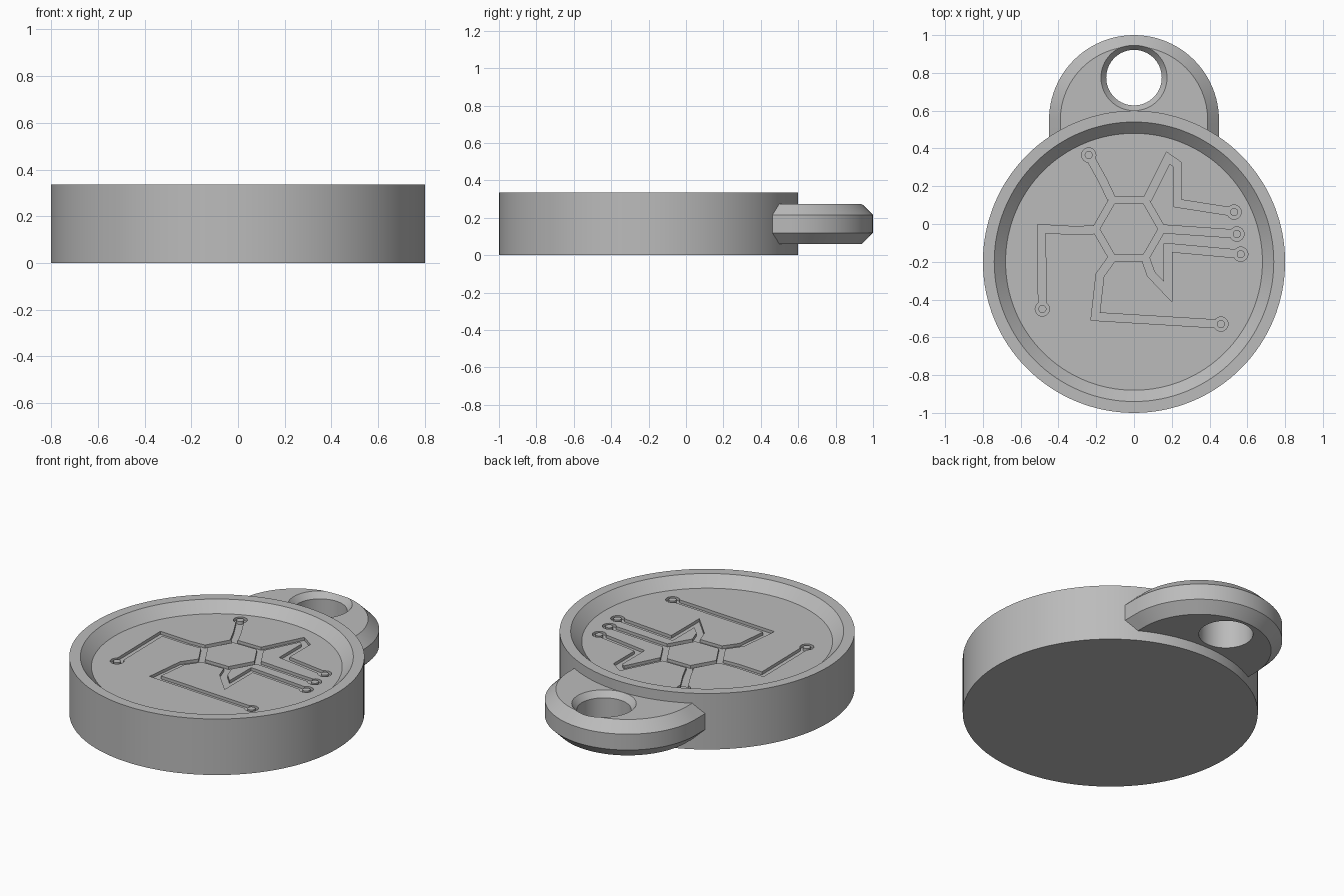
import bpy, bmesh
from math import sin, cos, pi, sqrt
from mathutils import Vector

if "Cube" in bpy.data.objects:
    bpy.data.objects.remove(bpy.data.objects["Cube"])

RADIUS, HEIGHT, DISC_Y = 0.8, 0.335, -0.2
FLOOR = 0.275
GROOVE = 0.018
HEX_CENTER = (-0.027, -0.027)

grey = bpy.data.materials.new("plain_grey")
grey.use_nodes = True
colour = (0.5, 0.5, 0.5, 1)
grey.diffuse_color = colour
grey.node_tree.nodes["Principled BSDF"].inputs["Base Color"].default_value = colour


def finish(name, bm):
    """Turn a bmesh into a named grey object."""
    bmesh.ops.recalc_face_normals(bm, faces=bm.faces)
    mesh = bpy.data.meshes.new(name)
    bm.to_mesh(mesh)
    bm.free()
    mesh.materials.append(grey)
    obj = bpy.data.objects.new(name, mesh)
    bpy.context.collection.objects.link(obj)
    return obj


def loft(name, rings, closed=False):
    """Skin equal rings of points; cap the ends unless closed on itself."""
    bm = bmesh.new()
    loops = [[bm.verts.new(p) for p in ring] for ring in rings]
    pairs = list(zip(loops, loops[1:]))
    if closed:
        pairs.append((loops[-1], loops[0]))
    else:
        bm.faces.new(loops[0])
        bm.faces.new(loops[-1])
    n = len(loops[0])
    for a, b in pairs:
        for i in range(n):
            j = (i + 1) % n
            bm.faces.new((a[i], a[j], b[j], b[i]))
    return finish(name, bm)


def lathe(name, profile, center, sides, closed=False):
    """Spin (radius, height) points around a vertical axis."""
    cx, cy = center
    angles = [2 * pi * i / sides for i in range(sides)]
    rings = [[(cx + r * cos(a), cy + r * sin(a), z) for a in angles]
             for r, z in profile]
    return loft(name, rings, closed)


def ring_cutter(center, inner, outer, sides):
    low, high = FLOOR - GROOVE, FLOOR + GROOVE
    profile = [(inner, low), (outer, low), (outer, high), (inner, high)]
    return lathe("ring_cutter", profile, center, sides, closed=True)


def strip_cutter(path, half_width):
    """Prism following a path with mitred corners."""
    pts = [Vector(p) for p in path]
    dirs = [(b - a).normalized() for a, b in zip(pts, pts[1:])]
    left, right = [], []
    for i, p in enumerate(pts):
        d0, d1 = dirs[max(i - 1, 0)], dirs[min(i, len(dirs) - 1)]
        n0, n1 = Vector((-d0.y, d0.x)), Vector((-d1.y, d1.x))
        miter = (n0 + n1) * (half_width / (1 + n0.dot(n1)))
        left.append(p + miter)
        right.append(p - miter)
    outline = left + right[::-1]
    return loft("strip_cutter", [[(p.x, p.y, z) for p in outline]
                                 for z in (FLOOR - GROOVE, FLOOR + GROOVE)])


def cut(obj, cutters):
    """Subtract the cutters, then remove them."""
    for c in cutters:
        c.hide_render = True
        mod = obj.modifiers.new("cut", "BOOLEAN")
        mod.operation, mod.solver, mod.object = "DIFFERENCE", "EXACT", c
    graph = bpy.context.evaluated_depsgraph_get()
    mesh = bpy.data.meshes.new_from_object(obj.evaluated_get(graph))
    obj.modifiers.clear()
    obj.data = mesh
    for c in cutters:
        bpy.data.objects.remove(c)


# Round body with a raised, sloping rim
body = lathe("round_body", [(RADIUS, 0), (RADIUS, HEIGHT), (0.74, HEIGHT),
                            (0.68, FLOOR)], (0, DISC_Y), 128)

# Engraved circuit: hexagon ring, traces and round pads
traces = [
    [(-0.12, 0.135), (-0.165, 0.23), (-0.24, 0.365)],
    [(0.07, 0.13), (0.18, 0.35), (0.23, 0.315), (0.23, 0.11), (0.53, 0.063)],
    [(0.14, -0.025), (0.545, -0.053)],
    [(0.06, -0.18), (0.09, -0.265), (0.18, -0.36), (0.18, -0.125), (0.565, -0.16)],
    [(-0.115, -0.18), (-0.18, -0.27), (-0.205, -0.49), (0.46, -0.53)],
    [(-0.2, -0.03), (-0.31, -0.035), (-0.49, -0.025), (-0.485, -0.45)],
]
cutters = [ring_cutter(HEX_CENTER, 0.155, 0.196, 6)]
for path in traces:
    pad, before = Vector(path[-1]), Vector(path[-2])
    stop = pad + (before - pad).normalized() * 0.03
    cutters.append(strip_cutter(path[:-1] + [stop], 0.021))
    cutters.append(ring_cutter(pad, 0.021, 0.038, 24))
cut(body, cutters)


# Chamfered hanging lug that tucks into the body wall
def lug_ring(inset, z, steps=48):
    r = 0.45 - inset
    arc = [(r * cos(pi * i / steps), 0.55 + r * sin(pi * i / steps), z)
           for i in range(steps + 1)]
    xs = [r * (2 * i / steps - 1) for i in range(steps + 1)]
    return arc + [(x, DISC_Y + sqrt(0.76 ** 2 - x * x), z) for x in xs]


lug = loft("hanging_lug", [lug_ring(0.06, 0.06), lug_ring(0, 0.12),
                           lug_ring(0, 0.215), lug_ring(0.06, FLOOR)])
# Through hole, countersunk on the top
hole = lathe("hole_cutter", [(0.147, 0), (0.147, 0.24), (0.175, FLOOR),
                             (0.175, 0.4)], (0, 0.775), 64)
cut(lug, [hole])

for obj in (body, lug):
    bpy.ops.object.select_all(action="DESELECT")
    obj.select_set(True)
    bpy.context.view_layer.objects.active = obj
    bpy.ops.object.shade_smooth_by_angle(angle=pi / 6)
